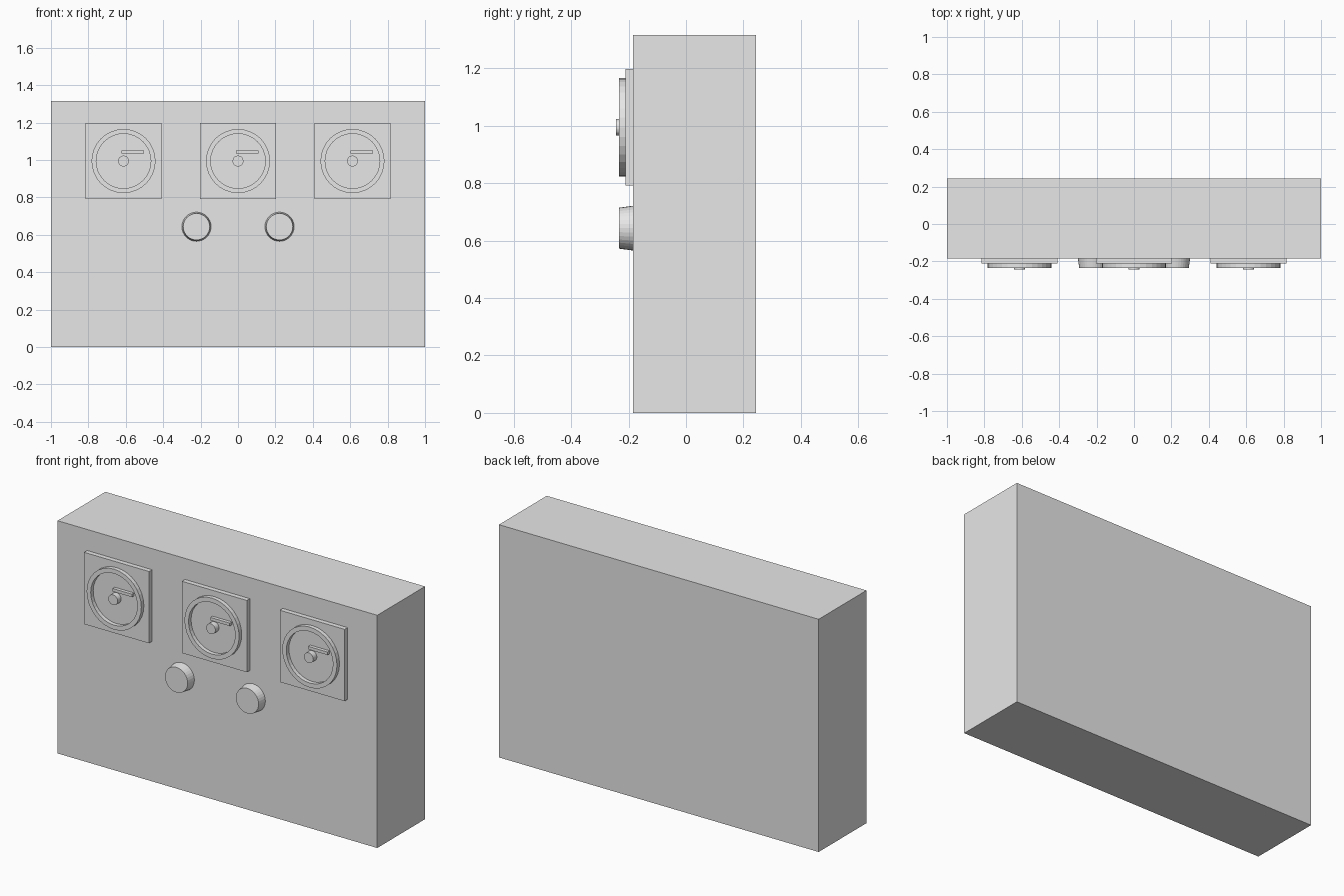
import bpy
import bmesh
from math import cos, sin, tau

default_cube = bpy.data.objects.get("Cube")
if default_cube:
    bpy.data.objects.remove(default_cube, do_unlink=True)

grey = bpy.data.materials.new("plain grey")
grey.use_nodes = True
grey.diffuse_color = (0.8, 0.8, 0.8, 1)
grey.node_tree.nodes["Principled BSDF"].inputs["Base Color"].default_value = (0.8, 0.8, 0.8, 1)

SIDES = 32
WALL = -0.184     # front of the cabinet
PLATE = -0.211    # front of the gauge plates
RIM = -0.234      # front of the rims and knobs
FRONT = -0.243    # front of the hubs
GAUGE_Z = 0.994
KNOB_Z = 0.643


def finish(name, bm):
    bmesh.ops.recalc_face_normals(bm, faces=bm.faces)
    mesh = bpy.data.meshes.new(name)
    bm.to_mesh(mesh)
    bm.free()
    mesh.materials.append(grey)
    obj = bpy.data.objects.new(name, mesh)
    bpy.context.collection.objects.link(obj)
    return obj


def box(name, x, y, z):
    """Box from (min, max) pairs."""
    bm = bmesh.new()
    bmesh.ops.create_cube(bm, size=1)
    for v in bm.verts:
        v.co = [lo + (hi - lo) * (c + 0.5) for c, (lo, hi) in zip(v.co, (x, y, z))]
    return finish(name, bm)


def turned(name, cx, cz, profile, closed=False):
    """Turn a (radius, y) profile about the y axis; cap its ends unless closed."""
    bm = bmesh.new()
    rings = [[bm.verts.new((cx + r * cos(tau * i / SIDES), y, cz + r * sin(tau * i / SIDES)))
              for i in range(SIDES)] for r, y in profile]
    pairs = list(zip(rings, rings[1:]))
    if closed:
        pairs.append((rings[-1], rings[0]))
    else:
        bm.faces.new(rings[0])
        bm.faces.new(rings[-1])
    for a, b in pairs:
        for i in range(SIDES):
            j = (i + 1) % SIDES
            bm.faces.new((a[i], a[j], b[j], b[i]))
    return finish(name, bm)


# Cabinet
box("cabinet", (-1, 1), (WALL, 0.243), (0, 1.316))

# Three gauges: square plate, raised rim, hub and needle
for side, x in (("right", -0.612), ("middle", 0), ("left", 0.612)):
    half = 0.203
    box(side + "_gauge_plate", (x - half, x + half), (PLATE, WALL),
        (GAUGE_Z - half, GAUGE_Z + half))
    turned(side + "_gauge_rim", x, GAUGE_Z,
           [(0.171, PLATE), (0.171, RIM), (0.146, RIM), (0.146, PLATE)], closed=True)
    turned(side + "_gauge_hub", x, GAUGE_Z, [(0.029, PLATE), (0.029, FRONT)])
    box(side + "_gauge_needle", (x - 0.011, x + 0.109), (-0.23, PLATE), (1.034, 1.051))

# Two tapered knobs
for side, x in (("right", -0.222), ("left", 0.222)):
    turned(side + "_knob", x, KNOB_Z, [(0.078, WALL), (0.071, RIM)])
